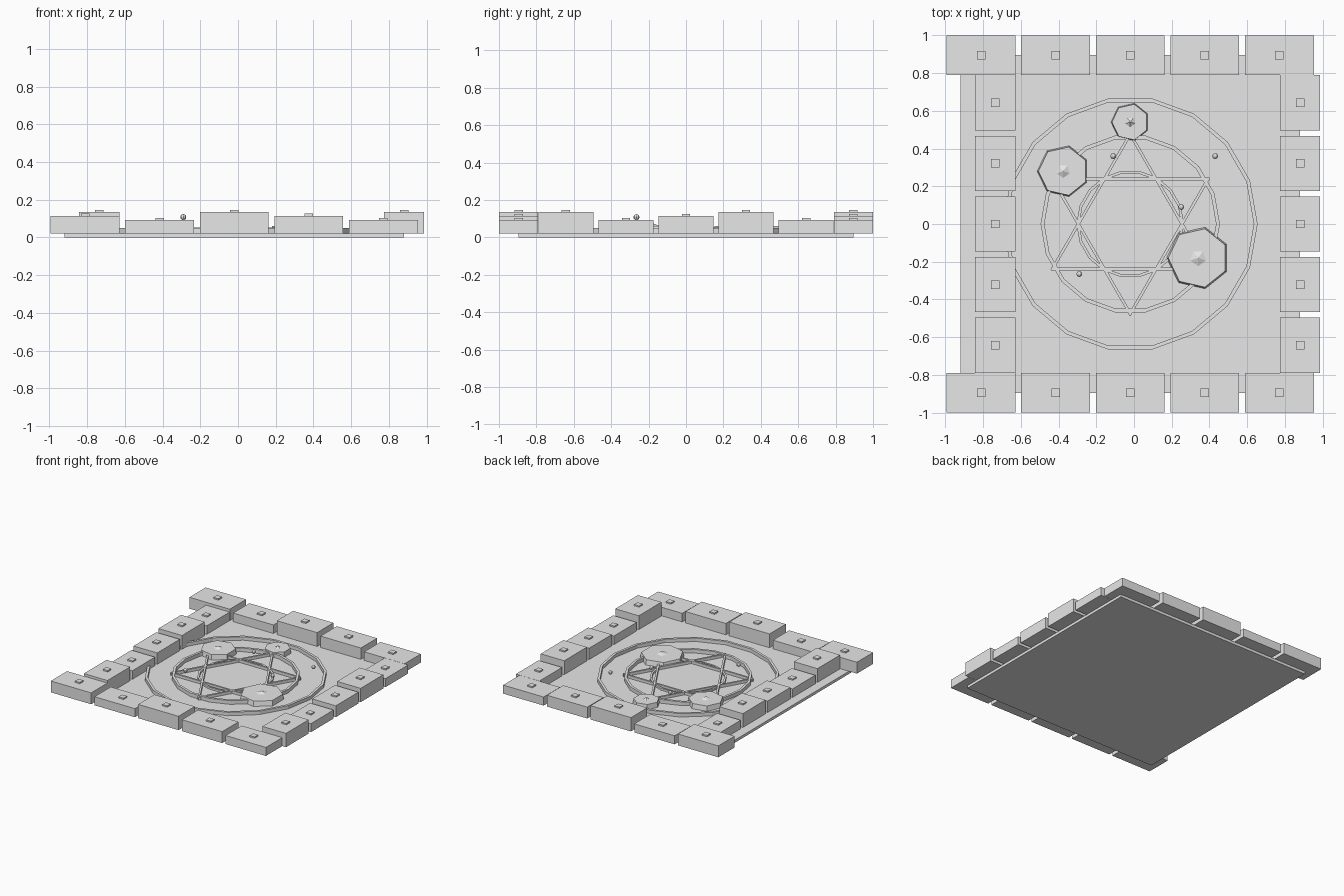
import bpy, bmesh
from math import radians, cos, sin, pi
from mathutils import Matrix, Vector

cube = bpy.data.objects.get("Cube")
if cube:
    bpy.data.objects.remove(cube, do_unlink=True)

STONE = (0.8, 0.8, 0.8, 1)
stone = bpy.data.materials.new("pale_stone")
stone.use_nodes = True
stone.diffuse_color = STONE
stone.node_tree.nodes["Principled BSDF"].inputs["Base Color"].default_value = STONE

CX = -0.02       # centre of the floor and its pattern
FLOOR = 0.022    # top of the floor slab


def finish(bm, name):
    bmesh.ops.recalc_face_normals(bm, faces=bm.faces)
    mesh = bpy.data.meshes.new(name)
    bm.to_mesh(mesh)
    bm.free()
    mesh.materials.append(stone)
    obj = bpy.data.objects.new(name, mesh)
    bpy.context.collection.objects.link(obj)
    return obj


def add_box(bm, centre, size, angle=0):
    m = Matrix.Translation(centre) @ Matrix.Rotation(angle, 4, 'Z') @ Matrix.Diagonal((*size, 1))
    bmesh.ops.create_cube(bm, size=1, matrix=m)


def block(name, x, y, wx, wy, top):
    """Wall stone with a small stud on top."""
    bm = bmesh.new()
    add_box(bm, (x, y, (FLOOR + top) / 2), (wx, wy, top - FLOOR))
    add_box(bm, (x, y, top + 0.004), (0.045, 0.045, 0.014))
    finish(bm, name)


def ring(name, outer, width, top, sides=18):
    """Flat raised band with a square section."""
    bm = bmesh.new()
    section = [(outer, FLOOR), (outer, top), (outer - width, top), (outer - width, FLOOR)]
    loops = []
    for i in range(sides):
        a = 2 * pi * i / sides
        loops.append([bm.verts.new((CX + r * cos(a), r * sin(a), z)) for r, z in section])
    for i in range(sides):
        p, q = loops[i], loops[(i + 1) % sides]
        for j in range(4):
            k = (j + 1) % 4
            bm.faces.new((p[j], q[j], q[k], p[k]))
    finish(bm, name)


def cap(name, x, y, r):
    """Thin seven-sided slab with a low pointed centre."""
    bm = bmesh.new()
    spin = Matrix.Rotation(pi, 4, 'Z')
    # Cone vertices start on the y axis, so turn a corner towards -x
    turn = Matrix.Rotation(radians(90), 4, 'Z')
    bmesh.ops.create_cone(bm, cap_ends=True, segments=7, radius1=r, radius2=r * 0.95, depth=0.04,
                          matrix=Matrix.Translation((x, y, FLOOR + 0.02)) @ turn)
    bmesh.ops.create_cone(bm, cap_ends=True, segments=5, radius1=r * 0.28, radius2=0, depth=0.016,
                          matrix=Matrix.Translation((x, y, FLOOR + 0.047)) @ spin)
    finish(bm, name)


# Floor slab
bm = bmesh.new()
add_box(bm, (CX, 0, FLOOR / 2), (1.8, 1.79, FLOOR))
finish(bm, "floor_slab")

# Wall stones, in three repeating heights
LOW, MID, HIGH = 0.092, 0.115, 0.135
for i, top in enumerate((MID, LOW, HIGH, MID, LOW)):
    x = CX + (i - 2) * 0.395
    for side, y in (("front", -0.895), ("back", 0.895)):
        block(f"{side}_stone_{i + 1}", x, y, 0.365, 0.21, top)
for i, top in enumerate((HIGH, LOW, MID, HIGH, LOW)):
    y = (i - 2) * 0.321
    for side, x in (("right", -0.735), ("left", 0.88)):
        block(f"{side}_stone_{i + 1}", x, y, 0.213, 0.293, top)

# Raised floor rings
ring("outer_ring", 0.675, 0.02, 0.05)
ring("middle_ring", 0.475, 0.02, 0.052)
ring("inner_ring", 0.285, 0.015, 0.038)

# Six-pointed star of straight bars
bm = bmesh.new()
TOP = 0.045
for i in range(6):
    a = radians(60 * i + 30)
    centre = Vector((CX + 0.238 * cos(a), 0.238 * sin(a), (FLOOR + TOP) / 2))
    add_box(bm, centre, (0.015, 0.84, TOP - FLOOR), a)
finish(bm, "floor_star")

# Three flat caps
cap("large_cap", 0.34, -0.18, 0.167)
cap("medium_cap", -0.375, 0.28, 0.138)
cap("small_cap", -0.02, 0.54, 0.102)

# Small floating beads
for i, pos in enumerate(((-0.11, 0.36, 0.07), (0.43, 0.36, 0.09),
                         (0.25, 0.09, 0.075), (-0.29, -0.265, 0.108))):
    bm = bmesh.new()
    bmesh.ops.create_uvsphere(bm, u_segments=8, v_segments=6, radius=0.016,
                              matrix=Matrix.Translation(pos))
    finish(bm, f"bead_{i + 1}")
